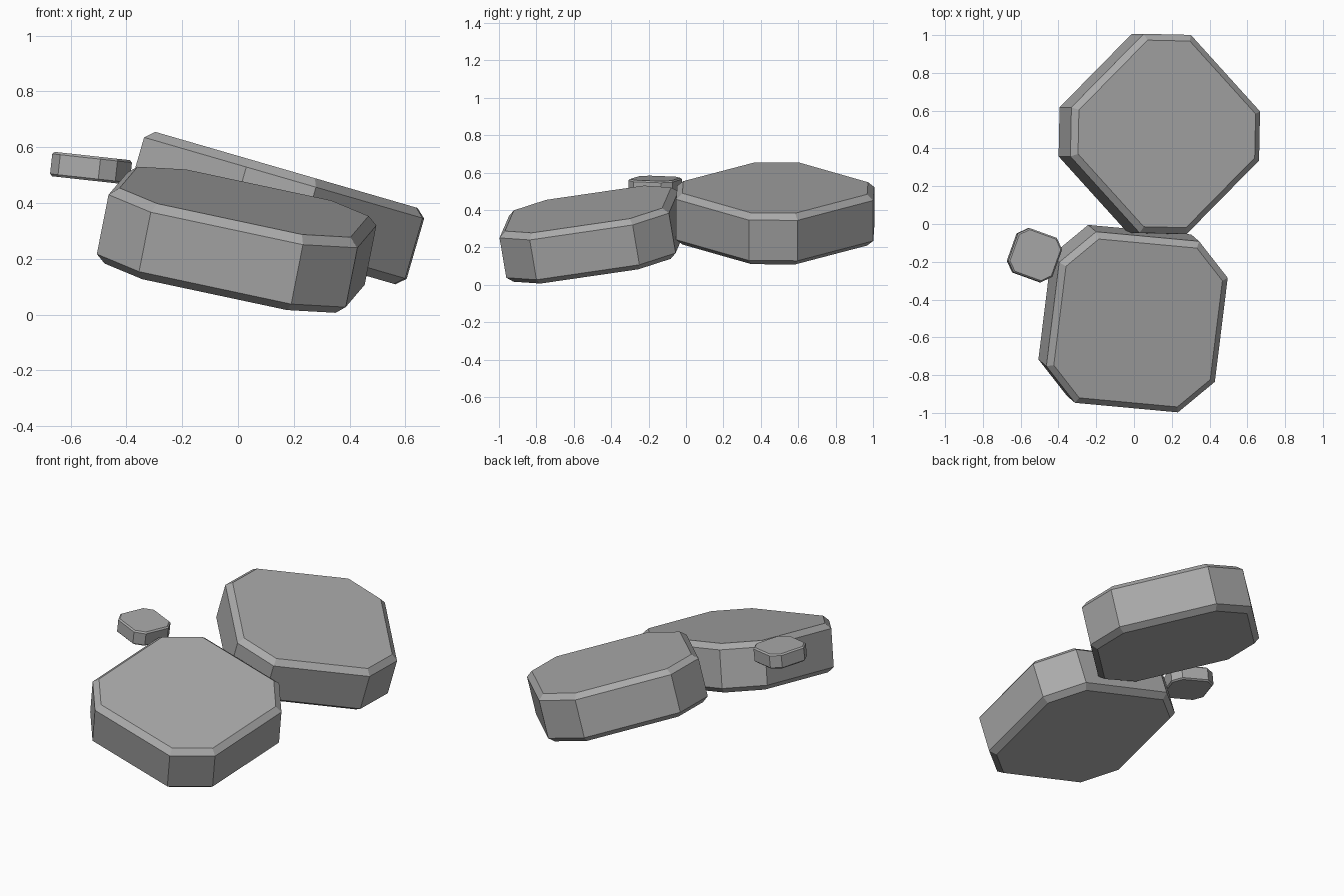
import bpy, bmesh
from mathutils import Matrix, Vector

cube = bpy.data.objects.get("Cube")
if cube:
    bpy.data.objects.remove(cube, do_unlink=True)

# Plain stone grey shared by every slab
grey = bpy.data.materials.new("stone_grey")
grey.use_nodes = True
colour = (0.4, 0.4, 0.4, 1)
grey.diffuse_color = colour
grey.node_tree.nodes["Principled BSDF"].inputs["Base Color"].default_value = colour


def outline(half_x, half_y, flat):
    """Rectangle with cut corners; flat is half the length left of each side."""
    quarter = [(half_x, flat), (flat, half_y)]
    pts = []
    for sx, sy in ((1, 1), (-1, 1), (-1, -1), (1, -1)):
        corner = [(sx * x, sy * y) for x, y in quarter]
        pts += corner if sx * sy > 0 else corner[::-1]
    return pts


def stone(name, centre, x_axis, normal, half_x, half_y, flat, wall, inset, rise):
    """Octagonal slab with chamfered rims, laid in the plane of x_axis and normal."""
    bm = bmesh.new()
    rings = []
    for z, shrink in ((-wall - rise, inset), (-wall, 0), (wall, 0), (wall + rise, inset)):
        pts = outline(half_x - shrink, half_y - shrink, flat - shrink * 0.41)
        rings.append([bm.verts.new((x, y, z)) for x, y in pts])
    bm.faces.new(rings[0][::-1])
    bm.faces.new(rings[-1])
    for low, high in zip(rings, rings[1:]):
        for i in range(len(low)):
            j = (i + 1) % len(low)
            bm.faces.new((low[i], low[j], high[j], high[i]))
    mesh = bpy.data.meshes.new(name)
    bm.to_mesh(mesh)
    bm.free()
    mesh.materials.append(grey)

    # Orient the slab to its tilt
    n = Vector(normal).normalized()
    y = n.cross(Vector(x_axis)).normalized()
    x = y.cross(n)
    obj = bpy.data.objects.new(name, mesh)
    obj.matrix_world = Matrix.Translation(centre) @ Matrix((x, y, n)).transposed().to_4x4()
    bpy.context.collection.objects.link(obj)
    return obj


# Large back slab, leaning down to the left
stone("back_stone", (0.134, 0.477, 0.382), (1, -0.022, -0.29), (0.29, 0, 1),
      0.52, 0.527, 0.13, 0.1125, 0.033, 0.03)
# Large front slab, leaning forward and to the left
stone("front_stone", (-0.005, -0.501, 0.2685), (0.54, -0.05, -0.115), (0.1975, -0.17, 1),
      0.458, 0.461, 0.28, 0.11, 0.033, 0.03)
# Small pebble at the right
stone("small_stone", (-0.527, -0.165, 0.525), (0.94, -0.34, -0.1), (0.11, 0, 1),
      0.125, 0.125, 0.077, 0.036, 0.008, 0.008)
